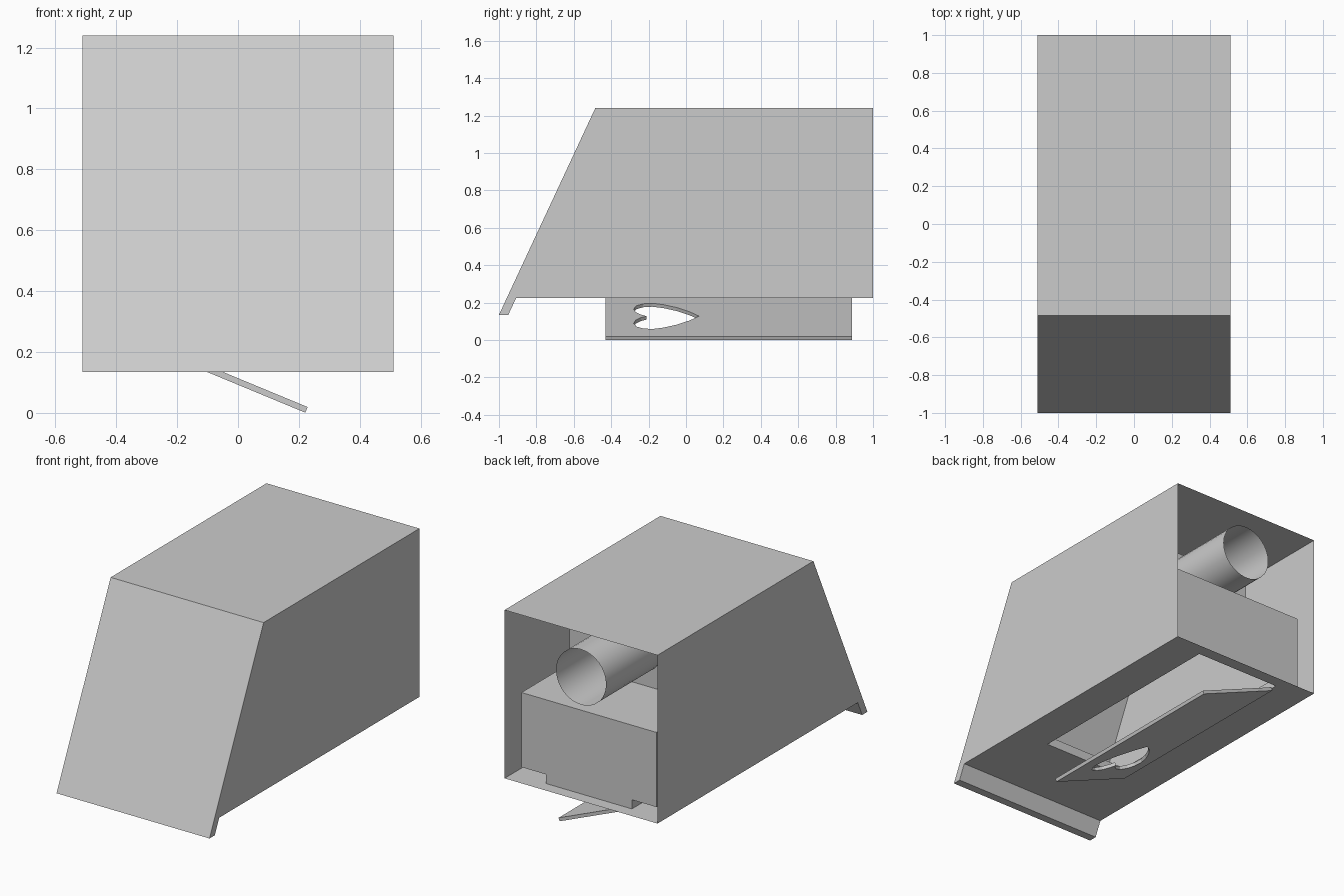
import bpy, bmesh, math

if "Cube" in bpy.data.objects:
    bpy.data.objects.remove(bpy.data.objects["Cube"], do_unlink=True)

grey = bpy.data.materials.new("plain grey")
grey.use_nodes = True
GREY = (0.6, 0.6, 0.6, 1)
grey.diffuse_color = GREY
grey.node_tree.nodes["Principled BSDF"].inputs["Base Color"].default_value = GREY

FLOOR, HALF = 0.225, 0.51          # housing floor height and half width
HATCH = 0.287                      # half width of the floor opening
HATCH_FRONT, HATCH_BACK = -0.43, 0.925
INNER_FLOOR, INNER_HALF = 0.28, 0.45


def finish(bm, name):
    bmesh.ops.remove_doubles(bm, verts=bm.verts, dist=0.0005)
    bmesh.ops.recalc_face_normals(bm, faces=bm.faces)
    mesh = bpy.data.meshes.new(name)
    bm.to_mesh(mesh)
    bm.free()
    mesh.materials.append(grey)
    obj = bpy.data.objects.new(name, mesh)
    bpy.context.collection.objects.link(obj)
    return obj


def extrude_profile(bm, profile, half, skip):
    """Sheet walls from a (y, z) outline, leaving out the edges in skip."""
    left, right = [[bm.verts.new((x, y, z)) for y, z in profile] for x in (half, -half)]
    bm.faces.new(left)
    bm.faces.new(right)
    n = len(profile)
    for i in range(n):
        if i not in skip:
            j = (i + 1) % n
            bm.faces.new((left[i], left[j], right[j], right[i]))


def rectangle(bm, half, front, back, z):
    return [bm.verts.new(p) for p in
            ((-half, front, z), (half, front, z), (half, back, z), (-half, back, z))]


def bridge(bm, a, b, sides=range(4)):
    for i in sides:
        j = (i + 1) % 4
        bm.faces.new((a[i], a[j], b[j], b[i]))


# Outer housing: thin walls, open back, lip under the sloped front
bm = bmesh.new()
housing = [(-1, 0.135), (-0.95, 0.135), (-0.908, FLOOR), (1, FLOOR), (1, 1.24), (-0.485, 1.24)]
extrude_profile(bm, housing, HALF, skip=(2, 3))
bridge(bm, rectangle(bm, HALF, -0.908, 1, FLOOR),
       rectangle(bm, HATCH, HATCH_FRONT, HATCH_BACK, FLOOR))
finish(bm, "outer_housing")

# Inner case: stepped at the back, with a chute down to the floor opening
bm = bmesh.new()
case = [(-0.868, INNER_FLOOR), (HATCH_BACK, INNER_FLOOR), (HATCH_BACK, 0.73),
        (0.465, 0.73), (0.465, 1.18), (-0.449, 1.18)]
extrude_profile(bm, case, INNER_HALF, skip=(0,))
chute_top = rectangle(bm, HATCH, HATCH_FRONT, HATCH_BACK, INNER_FLOOR)
bridge(bm, rectangle(bm, INNER_HALF, -0.868, HATCH_BACK, INNER_FLOOR), chute_top, (0, 1, 3))
bridge(bm, chute_top, rectangle(bm, HATCH, HATCH_FRONT, HATCH_BACK, FLOOR))
finish(bm, "inner_case")

# Open tube leaving the case towards the back
bpy.ops.mesh.primitive_cylinder_add(vertices=32, radius=0.167, depth=0.535, end_fill_type='NOTHING',
                                    location=(0, 0.7325, 0.972), rotation=(math.pi / 2, 0, 0))
tube = bpy.context.object
tube.name = "rear_tube"
tube.data.materials.append(grey)
bpy.ops.object.shade_smooth_by_angle(angle=math.radians(40))

# Hanging hatch door with a heart-shaped opening
LENGTH, MIDDLE = 0.554, 0.27
half_heart = [(0, 0.07), (0.06, 0.02), (0.12, -0.05), (0.16, -0.12), (0.18, -0.18), (0.172, -0.23),
              (0.145, -0.265), (0.1, -0.28), (0.055, -0.268), (0.02, -0.24), (0, -0.21)]
heart = [(MIDDLE + u, v) for u, v in half_heart]
heart += [(MIDDLE - u, v) for u, v in half_heart[-2:0:-1]]
panel = [(0, HATCH_FRONT), (LENGTH, HATCH_FRONT), (LENGTH, 0.888), (0, 0.888)]
curve = bpy.data.curves.new("hatch_door", 'CURVE')
curve.dimensions = '2D'
curve.fill_mode = 'BOTH'
curve.extrude = 0.01
for outline in (panel, heart):
    spline = curve.splines.new('POLY')
    spline.points.add(len(outline) - 1)
    for point, (u, v) in zip(spline.points, outline):
        point.co = (u, v, 0, 1)
    spline.use_cyclic_u = True
curve.materials.append(grey)
door = bpy.data.objects.new("hatch_door", curve)
bpy.context.collection.objects.link(door)
door.location = (-HATCH, 0, 0.222)
door.rotation_euler = (0, math.radians(22.5), 0)
bpy.ops.object.select_all(action='DESELECT')
door.select_set(True)
bpy.context.view_layer.objects.active = door
bpy.ops.object.convert(target='MESH')
bpy.ops.object.shade_flat()
